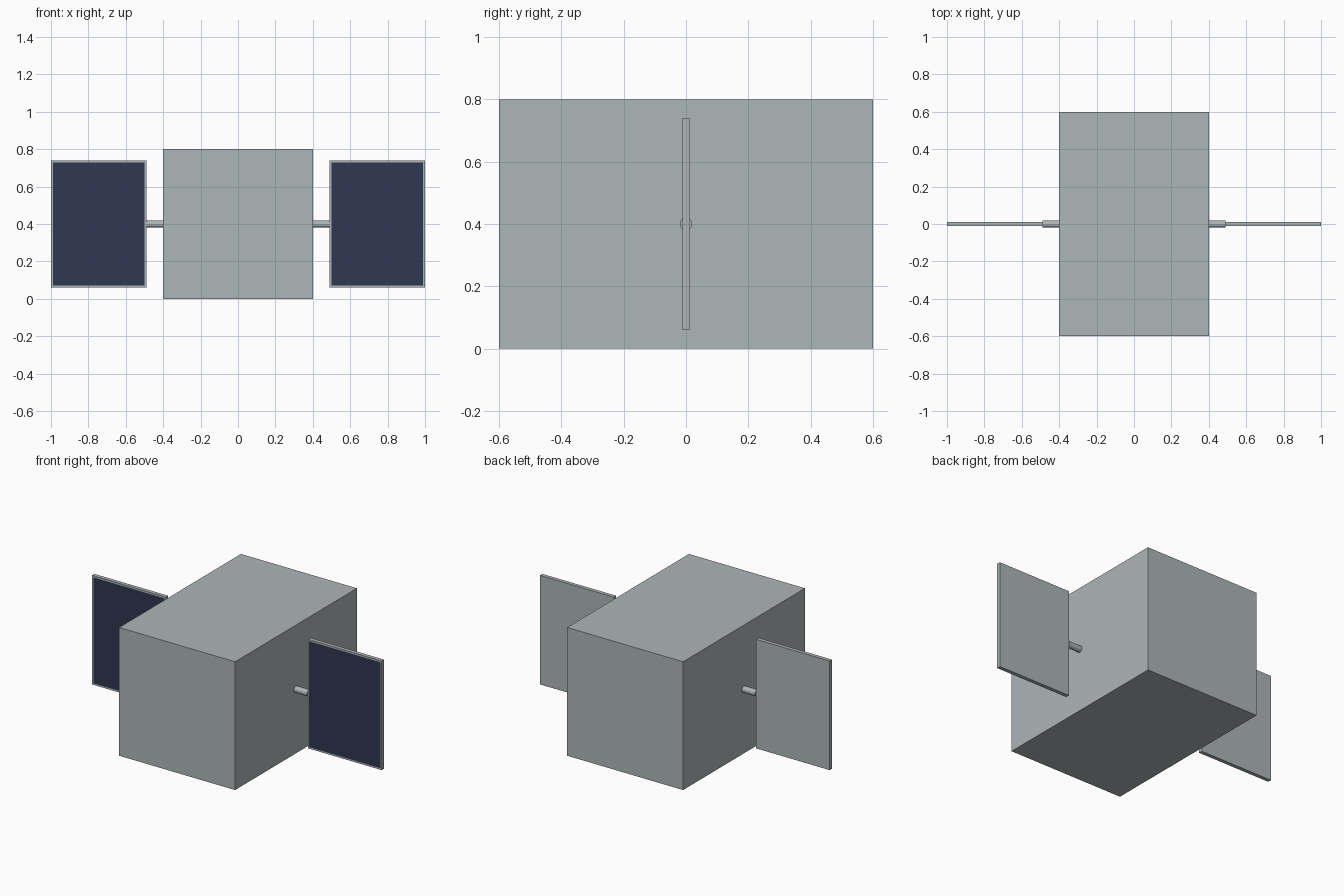
import bpy, bmesh, math
from mathutils import Matrix, Vector

if "Cube" in bpy.data.objects:
    bpy.data.objects.remove(bpy.data.objects["Cube"], do_unlink=True)


def material(name, colour):
    mat = bpy.data.materials.new(name)
    mat.use_nodes = True
    mat.diffuse_color = colour
    mat.node_tree.nodes["Principled BSDF"].inputs["Base Color"].default_value = colour
    return mat


grey = material("light_grey", (0.42, 0.465, 0.475, 1))
navy = material("navy_blue", (0.029, 0.039, 0.083, 1))


def finish(name, bm, mats):
    mesh = bpy.data.meshes.new(name)
    bm.to_mesh(mesh)
    bm.free()
    for mat in mats:
        mesh.materials.append(mat)
    obj = bpy.data.objects.new(name, mesh)
    bpy.context.collection.objects.link(obj)
    return obj


def box(size, centre):
    bm = bmesh.new()
    bmesh.ops.create_cube(bm, size=1, matrix=Matrix.Translation(centre) @ Matrix.Diagonal((*size, 1)))
    return bm


# Main block
finish("body", box((0.8, 1.2, 0.8), (0, 0, 0.4)), [grey])

for side, label in ((1, "left"), (-1, "right")):
    # Panel with dark cells framed on its front face
    bm = box((0.51, 0.024, 0.68), (side * 0.745, 0, 0.4))
    bm.normal_update()
    front = min(bm.faces, key=lambda f: f.normal.y)
    bmesh.ops.inset_region(bm, faces=[front], thickness=0.014)
    front.material_index = 1
    finish(label + "_panel", bm, [grey, navy])

    # Rod joining the panel to the body
    bm = bmesh.new()
    bmesh.ops.create_cone(
        bm, cap_ends=True, segments=12, radius1=0.02, radius2=0.02, depth=0.1,
        matrix=Matrix.Translation((side * 0.44, 0, 0.4)) @ Matrix.Rotation(math.pi / 2, 4, "Y"))
    finish(label + "_rod", bm, [grey])
